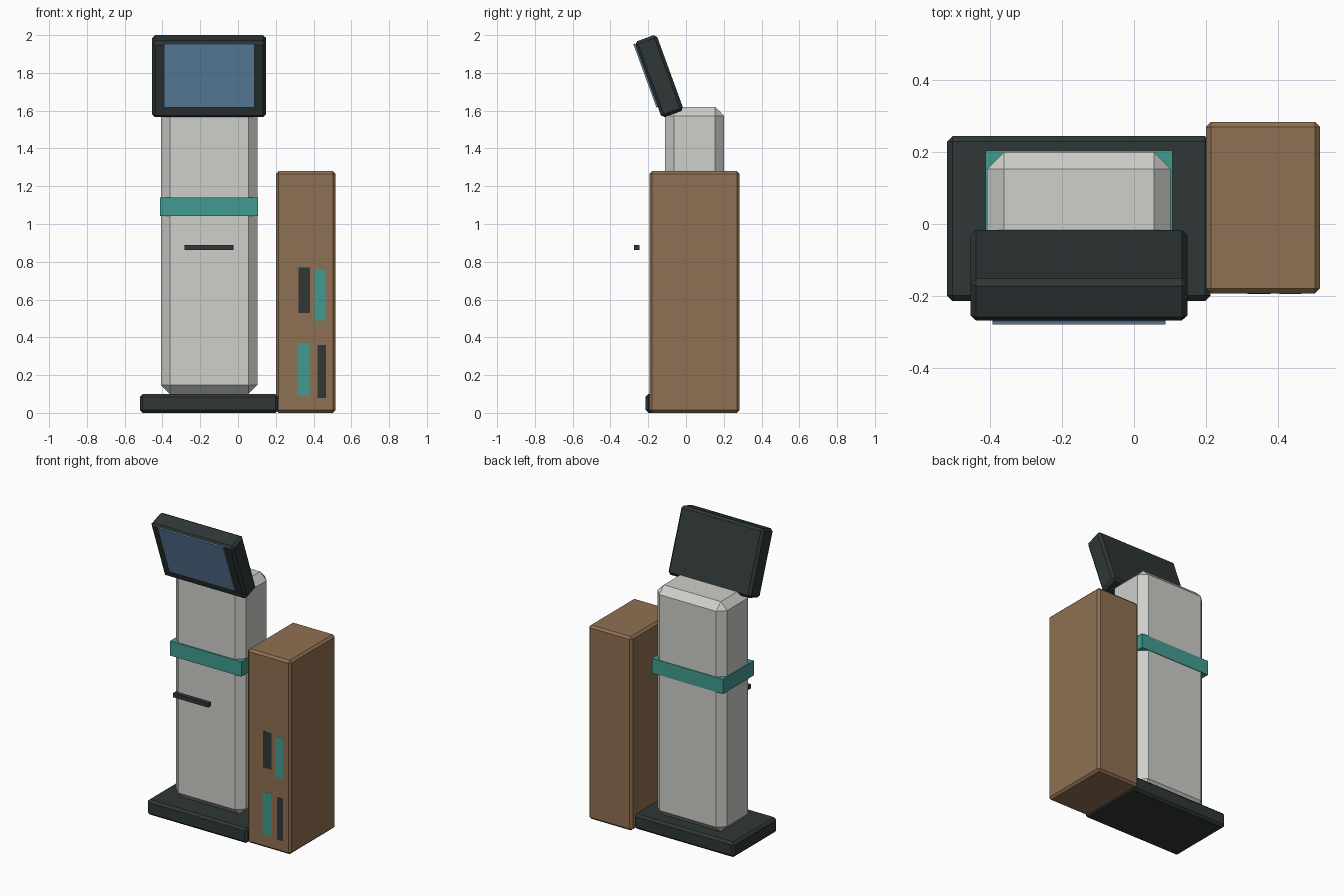
import bpy, bmesh, math
from mathutils import Matrix, Vector

if "Cube" in bpy.data.objects:
    bpy.data.objects.remove(bpy.data.objects["Cube"])


def material(name, rgb):
    m = bpy.data.materials.new(name)
    m.diffuse_color = (*rgb, 1.0)
    m.use_nodes = True
    m.node_tree.nodes["Principled BSDF"].inputs["Base Color"].default_value = m.diffuse_color
    return m


GREY = material("light_grey", (0.62, 0.62, 0.59))
DARK = material("charcoal", (0.028, 0.038, 0.037))
TEAL = material("teal", (0.053, 0.33, 0.285))
BROWN = material("brown", (0.275, 0.163, 0.084))
BLUE = material("screen_blue", (0.135, 0.28, 0.44))


def box(name, mat, x, y, z, bevel=0.0, frame=None):
    """Box from (min, max) ranges, chamfered, optionally placed in a tilted frame."""
    bm = bmesh.new()
    bmesh.ops.create_cube(bm, size=1)
    for v in bm.verts:
        v.co = Vector([r[0] + (c + 0.5) * (r[1] - r[0]) for c, r in zip(v.co, (x, y, z))])
    if bevel:
        bmesh.ops.bevel(bm, geom=bm.edges[:], offset=bevel, segments=1,
                        profile=0.5, affect='EDGES')
    bmesh.ops.recalc_face_normals(bm, faces=bm.faces[:])
    me = bpy.data.meshes.new(name)
    bm.to_mesh(me)
    bm.free()
    me.materials.append(mat)
    ob = bpy.data.objects.new(name, me)
    bpy.context.collection.objects.link(ob)
    if frame:
        ob.matrix_world = frame
    return ob


# Kiosk: base plate, chamfered column, band and floating slot bar
box("base_plate", DARK, (-0.52, 0.213), (-0.214, 0.244), (0, 0.10), 0.015)
box("column", GREY, (-0.408, 0.102), (-0.11, 0.20), (0.10, 1.62), 0.047)
box("band", TEAL, (-0.413, 0.107), (-0.118, 0.204), (1.043, 1.14))
box("slot_bar", DARK, (-0.283, -0.025), (-0.275, -0.245), (0.863, 0.89))

# Monitor leaning forward, with its display plate
tilt = Matrix.Translation((-0.153, -0.1425, 1.7825)) @ Matrix.Rotation(math.radians(20), 4, 'X')
box("monitor_case", DARK, (-0.302, 0.302), (-0.062, 0.062), (-0.214, 0.214), 0.016, tilt)
box("display", BLUE, (-0.24, 0.24), (-0.070, -0.061), (-0.151, 0.206), 0, tilt)

# Cabinet beside the kiosk
box("cabinet", BROWN, (0.20, 0.517), (-0.193, 0.284), (0, 1.28), 0.014)

# Coloured strips, practically flush with the cabinet front
for i, (mat, x0, x1, z0, z1) in enumerate([
        (TEAL, 0.315, 0.38, 0.09, 0.37), (DARK, 0.42, 0.465, 0.08, 0.36),
        (DARK, 0.32, 0.38, 0.53, 0.77), (TEAL, 0.405, 0.465, 0.49, 0.76)]):
    box(f"cabinet_strip_{i + 1}", mat, (x0, x1), (-0.194, -0.19), (z0, z1))
